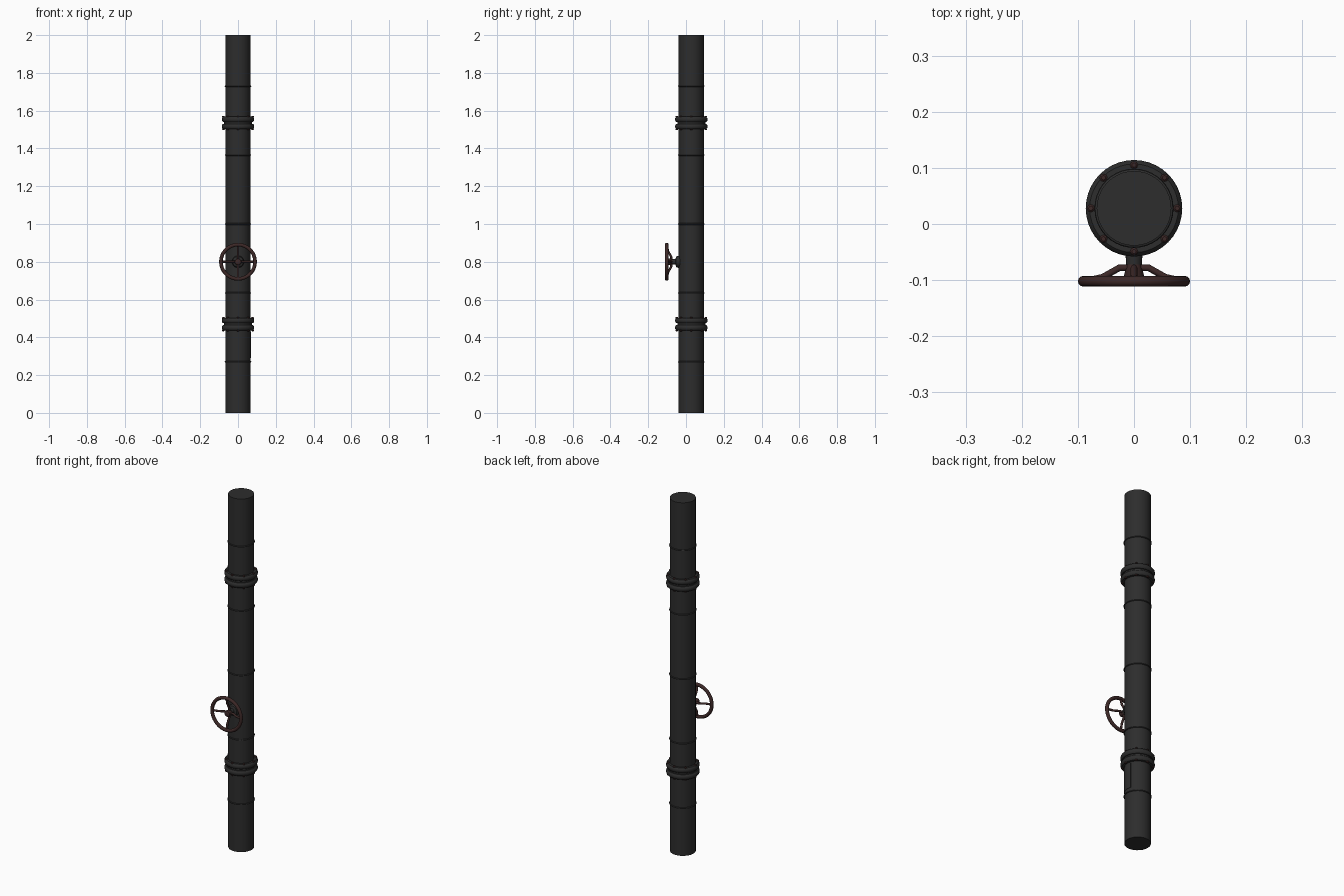
import bpy, math
from mathutils import Vector, Matrix

if "Cube" in bpy.data.objects:
    bpy.data.objects.remove(bpy.data.objects["Cube"])

CY = 0.028      # pipe axis offset in y
R = 0.0665      # pipe radius


def material(name, c):
    m = bpy.data.materials.new(name)
    m.diffuse_color = (*c, 1)
    m.use_nodes = True
    m.node_tree.nodes["Principled BSDF"].inputs["Base Color"].default_value = m.diffuse_color
    return m


IRON = material("dark_iron", (0.026, 0.026, 0.026))
RUST = material("rusty_red", (0.046, 0.021, 0.020))


def make(name, verts, faces, mat, angle=35):
    me = bpy.data.meshes.new(name)
    me.from_pydata(verts, [], faces)
    me.update()
    ob = bpy.data.objects.new(name, me)
    bpy.context.collection.objects.link(ob)
    me.materials.append(mat)
    bpy.ops.object.select_all(action='DESELECT')
    ob.select_set(True)
    bpy.context.view_layer.objects.active = ob
    bpy.ops.object.shade_smooth_by_angle(angle=math.radians(angle))
    return ob


def lathe(name, prof, mat, n=32, closed=False, mtx=Matrix.Translation((0, CY, 0))):
    """Spin (radius, height) points around local z; open profiles get end caps."""
    verts = [mtx @ Vector((r * math.cos(2 * math.pi * i / n), r * math.sin(2 * math.pi * i / n), z))
             for r, z in prof for i in range(n)]
    m = len(prof)
    faces = []
    for j in range(m if closed else m - 1):
        k = (j + 1) % m
        for i in range(n):
            i2 = (i + 1) % n
            faces.append((j * n + i, j * n + i2, k * n + i2, k * n + i))
    if not closed:
        faces.append(tuple(reversed(range(n))))
        faces.append(tuple((m - 1) * n + i for i in range(n)))
    return make(name, verts, faces, mat)


def circle(r, z, rad, n=10):
    return [(r + rad * math.cos(2 * math.pi * i / n), z + rad * math.sin(2 * math.pi * i / n))
            for i in range(n)]


# main pipe
lathe("pipe", [(R, 0), (R, 2)], IRON, 40)

# weld seams
for i in range(5):
    lathe(f"weld_seam_{i}", circle(R, 0.27 + 0.365 * i, 0.004, 8), IRON, 40, True)

# flange pairs with bolts
for f, zc in enumerate((0.47, 1.535)):
    lathe(f"flange_gasket_{f}", [(0.074, zc - 0.01), (0.074, zc + 0.01)], IRON, 40)
    for s in (-1, 1):
        z = zc + s * 0.019
        lathe(f"flange_{f}_{s}", [(R, z - .014), (.079, z - .014), (.084, z - .009), (.086, z - .003),
                                  (.086, z + .003), (.084, z + .009), (.079, z + .014), (R, z + .014)],
              IRON, 40)
        for b in range(8):
            a = b * math.pi / 4
            mt = Matrix.Translation((0.077 * math.cos(a), CY + 0.077 * math.sin(a), z + s * 0.012))
            if s < 0:
                mt = mt @ Matrix.Rotation(math.pi, 4, 'X')
            lathe(f"bolt_{f}_{s}_{b}", [(.007, 0), (.007, .004), (.004, .007)], RUST, 8, mtx=mt)

# repair patch on the right side
pv, pf, n = [], [], 8
for i in range(n + 1):
    a = math.radians(-45 + 65 * i / n)
    for r, z in ((R - .002, .29), (R + .002, .29), (R + .002, .43), (R - .002, .43)):
        pv.append((r * math.cos(a), CY + r * math.sin(a), z))
for i in range(n):
    for k in range(4):
        k2 = (k + 1) % 4
        pf.append((i * 4 + k, (i + 1) * 4 + k, (i + 1) * 4 + k2, i * 4 + k2))
pf += [(0, 1, 2, 3), tuple(n * 4 + k for k in (3, 2, 1, 0))]
make("repair_patch", pv, pf, IRON)

# valve: local z points forward (-y)
VALVE = Matrix.Translation((0, 0, 0.8)) @ Matrix.Rotation(math.pi / 2, 4, 'X')
lathe("valve_boss", [(.030, .030), (.032, .042), (.028, .052), (.015, .056), (.014, .072)],
      IRON, 20, mtx=VALVE)
lathe("wheel_hub", [(.011, .066), (.018, .092), (.016, .098), (.008, .101)], RUST, 16, mtx=VALVE)
lathe("wheel_rim", circle(.0905, .102, .0095, 12), RUST, 36, True, VALVE)

# bent wheel spokes
for i in range(4):
    cu = bpy.data.curves.new(f"wheel_spoke_{i}", 'CURVE')
    cu.dimensions = '3D'
    cu.bevel_depth = 0.006
    cu.bevel_resolution = 2
    cu.use_fill_caps = True
    sp = cu.splines.new('POLY')
    pts = [(.005, .078), (.026, .078), (.056, .095), (.088, .102)]
    sp.points.add(len(pts) - 1)
    rot = VALVE @ Matrix.Rotation(i * math.pi / 2, 4, 'Z')
    for p, (r, h) in zip(sp.points, pts):
        p.co = (*(rot @ Vector((r, 0, h))), 1)
    ob = bpy.data.objects.new(f"wheel_spoke_{i}", cu)
    bpy.context.collection.objects.link(ob)
    cu.materials.append(RUST)
